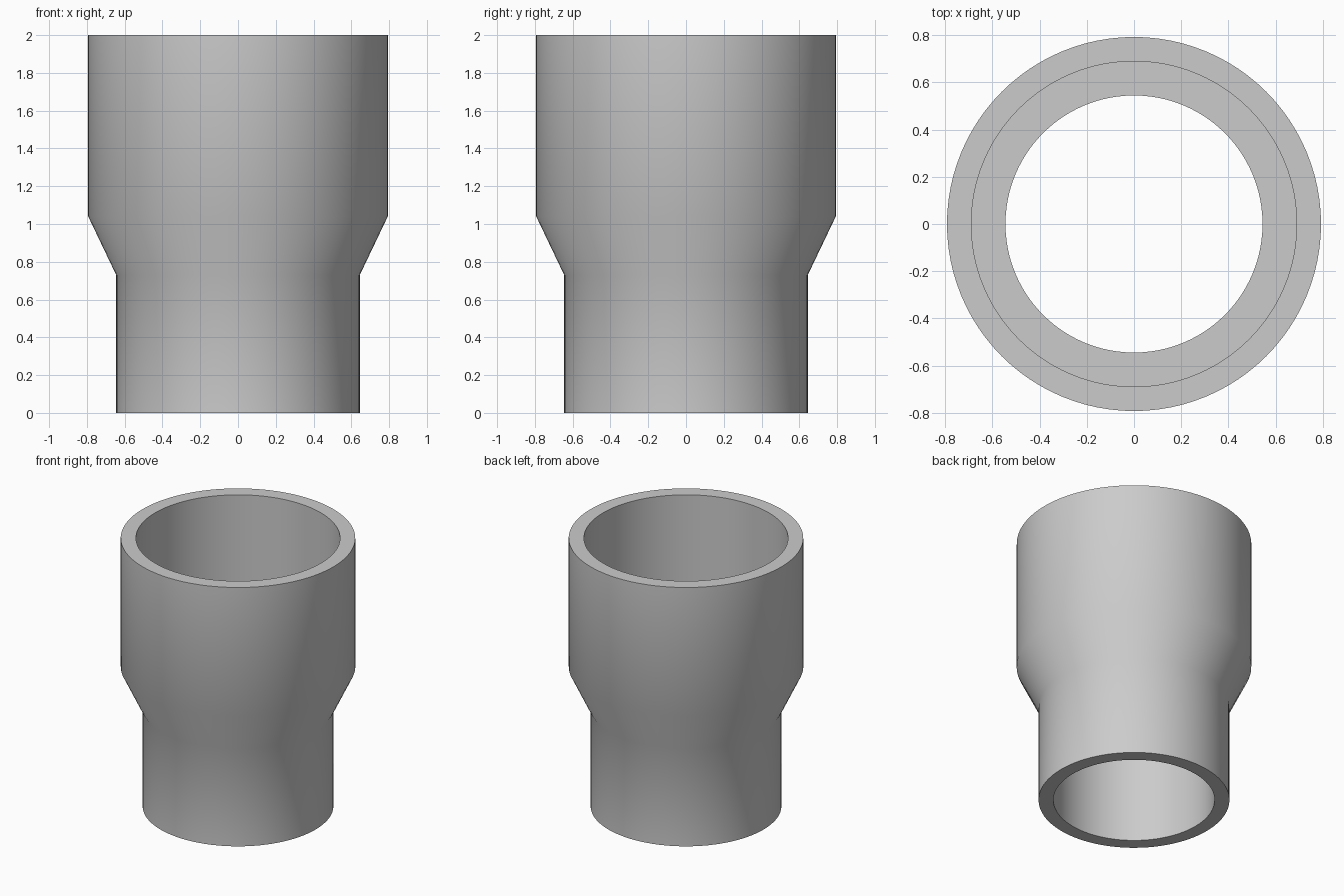
import bpy
import bmesh
import math

cube = bpy.data.objects.get("Cube")
if cube:
    bpy.data.objects.remove(cube, do_unlink=True)

SIDES = 96

# Plain grey plastic
grey = bpy.data.materials.new("plain_grey")
grey.use_nodes = True
colour = (0.6, 0.6, 0.6, 1)
grey.diffuse_color = colour
grey.node_tree.nodes["Principled BSDF"].inputs["Base Color"].default_value = colour

# Closed wall section (radius, height): spigot, taper, wide socket, inner ledge, bore
section = [
    (0.545, 0), (0.645, 0), (0.645, 0.73), (0.793, 1.04),
    (0.793, 2), (0.69, 2), (0.69, 1.04), (0.545, 1.04),
]


def lathe(name, points, material):
    """Revolve a closed section around z."""
    bm = bmesh.new()
    rings = []
    for r, z in points:
        angles = [2 * math.pi * i / SIDES for i in range(SIDES)]
        rings.append([bm.verts.new((r * math.cos(a), r * math.sin(a), z)) for a in angles])
    for k, low in enumerate(rings):
        high = rings[(k + 1) % len(rings)]
        for i in range(SIDES):
            j = (i + 1) % SIDES
            bm.faces.new((low[i], low[j], high[j], high[i]))
    bmesh.ops.recalc_face_normals(bm, faces=bm.faces)
    mesh = bpy.data.meshes.new(name)
    bm.to_mesh(mesh)
    bm.free()
    mesh.materials.append(material)
    obj = bpy.data.objects.new(name, mesh)
    bpy.context.collection.objects.link(obj)
    return obj


# Reducing pipe coupling
coupling = lathe("pipe_reducer", section, grey)
bpy.ops.object.select_all(action="DESELECT")
coupling.select_set(True)
bpy.context.view_layer.objects.active = coupling
bpy.ops.object.shade_smooth_by_angle(angle=math.radians(35))
